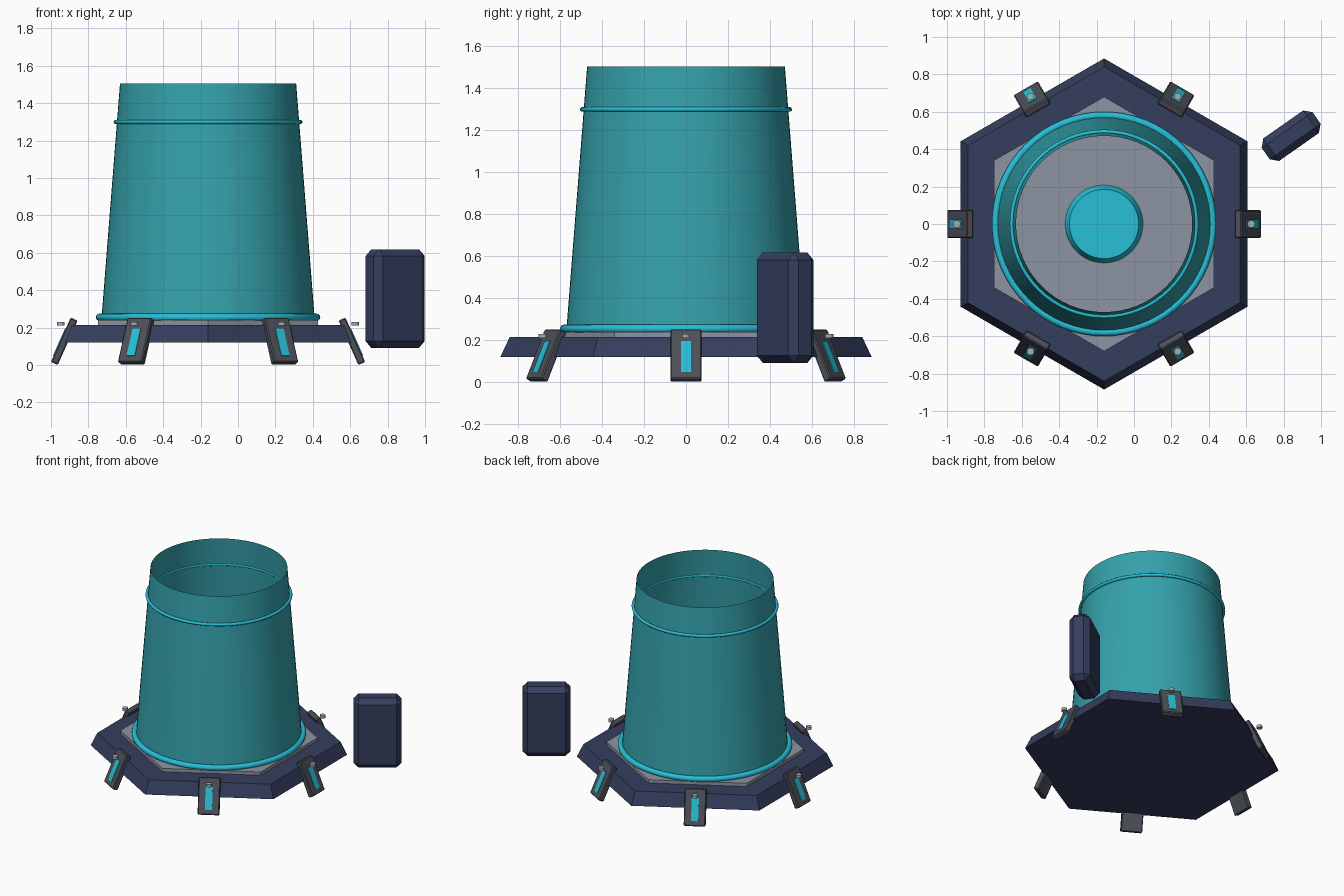
import bpy
from math import radians, pi
from mathutils import Matrix, Vector

if "Cube" in bpy.data.objects:
    bpy.data.objects.remove(bpy.data.objects["Cube"])

CX = -0.16  # axis of the projector base


def material(name, rgb):
    m = bpy.data.materials.new(name)
    m.diffuse_color = (*rgb, 1)
    m.use_nodes = True
    m.node_tree.nodes["Principled BSDF"].inputs["Base Color"].default_value = m.diffuse_color
    return m


NAVY = material("navy", (0.035, 0.048, 0.11))
PLATE = material("plate_grey", (0.27, 0.30, 0.36))
DARK = material("dark_grey", (0.075, 0.08, 0.10))
METAL = material("metal", (0.40, 0.42, 0.46))
TEAL = material("teal", (0.035, 0.36, 0.41))
CYAN = material("cyan", (0.02, 0.52, 0.68))


def finish(name, mat, bevel=0, segments=1, smooth=False):
    ob = bpy.context.object
    ob.name = name
    ob.data.materials.append(mat)
    if bevel:
        mod = ob.modifiers.new("bevel", "BEVEL")
        mod.width, mod.segments = bevel, segments
    if smooth:
        bpy.ops.object.shade_smooth_by_angle(angle=radians(35))
    return ob


def frustum(name, mat, sides, r1, r2, z1, z2, caps="NGON", smooth=False):
    bpy.ops.mesh.primitive_cone_add(
        vertices=sides, radius1=r1, radius2=r2, depth=z2 - z1,
        end_fill_type=caps, location=(CX, 0, (z1 + z2) / 2))
    return finish(name, mat, smooth=smooth)


def ring(name, r, minor, z):
    bpy.ops.mesh.primitive_torus_add(
        major_radius=r, minor_radius=minor, major_segments=64,
        minor_segments=12, location=(CX, 0, z))
    return finish(name, CYAN, smooth=True)


def box(name, mat, size, matrix, bevel=0):
    bpy.ops.mesh.primitive_cube_add(size=1)
    bpy.context.object.data.transform(Matrix.Diagonal((*size, 1)))
    bpy.context.object.matrix_world = matrix
    return finish(name, mat, bevel)


# Hexagonal base and the plate on it
frustum("hex_base", NAVY, 6, 0.885, 0.84, 0.12, 0.215)
frustum("hex_plate", PLATE, 6, 0.68, 0.68, 0.21, 0.24)

# Lens in the middle of the plate
frustum("lens", CYAN, 48, 0.21, 0.185, 0.235, 0.30, smooth=True)

# Open light cone with its two glowing rings
frustum("light_cone", TEAL, 64, 0.571, 0.471, 0.235, 1.505, "NOTHING", True)
ring("lower_ring", 0.58, 0.02, 0.255)
ring("upper_ring", 0.494, 0.011, 1.30)

# Six leaning feet, each with a light strip and a bolt
for i in range(6):
    spin = Matrix.Translation((CX, 0, 0)) @ Matrix.Rotation(i * pi / 3, 4, "Z")
    lean = (spin @ Matrix.Translation((0.769, 0, 0.127))
            @ Matrix.Rotation(radians(-24), 4, "Y"))
    box(f"foot_{i + 1}", DARK, (0.04, 0.15, 0.26), lean, 0.006)
    box(f"foot_light_{i + 1}", CYAN, (0.014, 0.05, 0.16),
        lean @ Matrix.Translation((0.017, 0, -0.015)))
    bpy.ops.mesh.primitive_cylinder_add(
        vertices=12, radius=0.02, depth=0.02,
        location=spin @ Vector((0.787, 0, 0.221)))
    finish(f"foot_bolt_{i + 1}", METAL, smooth=True)

# Chamfered control box floating beside the base
box("control_box", NAVY, (0.332, 0.147, 0.527),
    Matrix.Translation((0.84, 0.472, 0.355)) @ Matrix.Rotation(radians(35), 4, "Z"),
    0.036)
